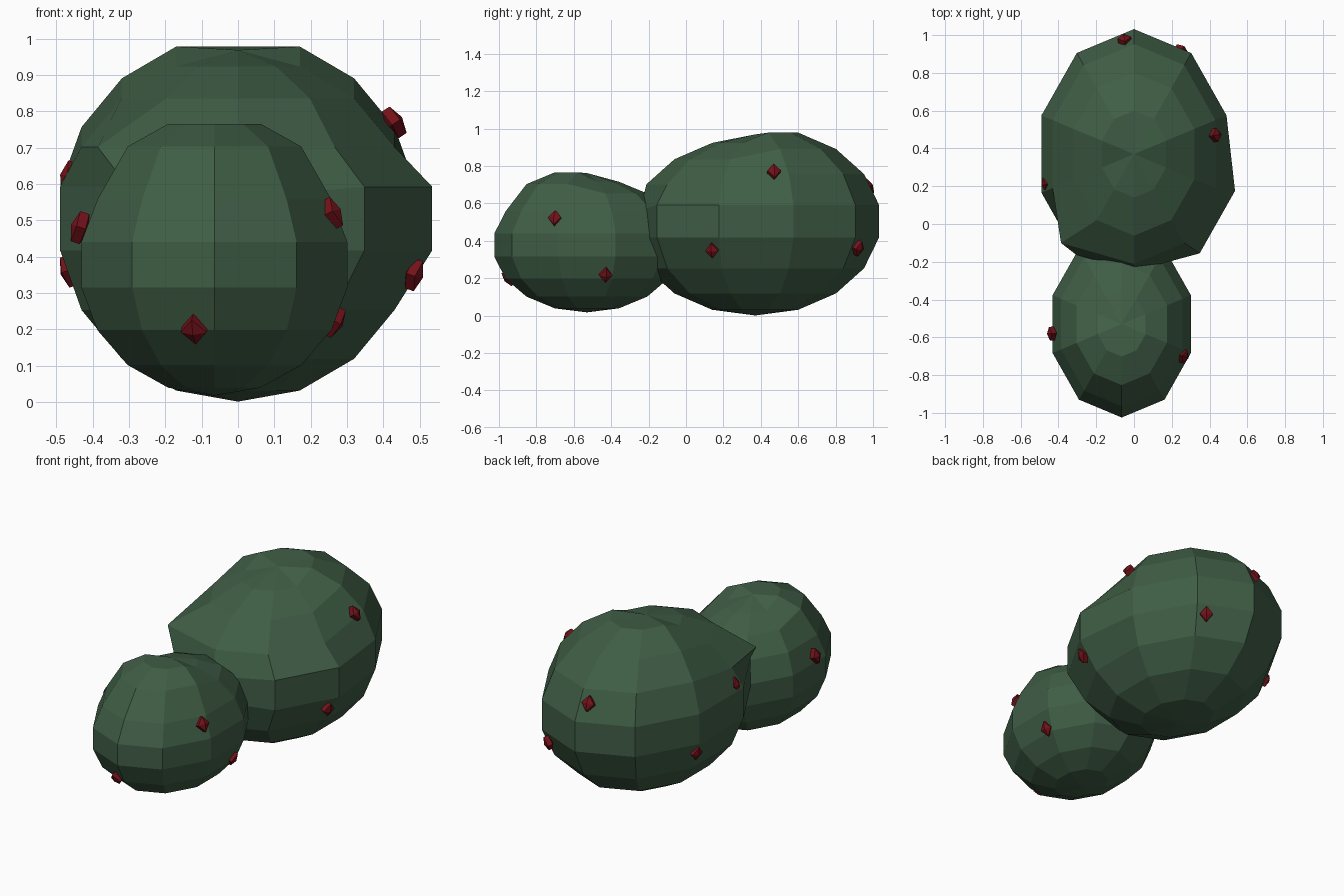
import bpy, bmesh
from math import radians
from mathutils import Vector, Matrix

if "Cube" in bpy.data.objects:
    bpy.data.objects.remove(bpy.data.objects["Cube"])


def material(name, rgb):
    m = bpy.data.materials.new(name)
    m.diffuse_color = (*rgb, 1)
    m.use_nodes = True
    m.node_tree.nodes["Principled BSDF"].inputs["Base Color"].default_value = m.diffuse_color
    return m


green = material("dark_green", (0.05, 0.11, 0.06))
red = material("dark_red", (0.17, 0.006, 0.01))


def add(name, bm, mat):
    me = bpy.data.meshes.new(name)
    bm.to_mesh(me)
    bm.free()
    me.materials.append(mat)
    ob = bpy.data.objects.new(name, me)
    bpy.context.collection.objects.link(ob)
    return ob


def ellipsoid(centre, radii, shape):
    """10 x 9 sphere; shape(unit position) gives an offset for each vertex."""
    bm = bmesh.new()
    bmesh.ops.create_uvsphere(bm, u_segments=10, v_segments=9, radius=1)
    for v in bm.verts:
        u = v.co.copy()
        v.co = Vector(centre) + Vector(a * b for a, b in zip(u, radii)) + Vector(shape(u))
    return bm


BODY = ((0, 0.37, 0.505), (0.523, 0.672, 0.504))
HEAD = ((-0.065, -0.53, 0.3775), (0.391, 0.502, 0.36))


# Large lobe: front of the top sinks, and the front pinches where the lobes meet
def body_shape(u):
    x = y = z = 0
    if u.z > 0.4:
        z = -0.055 if u.y < -0.1 else (-0.02 if u.y < 0.1 else 0)
    if u.z > 0.99:
        z = -0.04
    if abs(u.z) < 0.3 and u.y < -0.3:
        if u.y < -0.8:
            x, y = (-0.11, 0.07) if u.x < 0 else (0.01, 0.045)
            z = -0.03 if u.z > 0 else 0
        elif u.x > 0:
            x, y = 0.045, 0.01
    if 0.4 < u.z < 0.6 and u.y < -0.7 and u.x < 0:
        x = -0.12
    return x, y, z


# Small lobe: front of the top rises
def head_shape(u):
    if u.z < 0.7:
        return 0, 0, 0
    return 0, 0, 0.05 if u.y < -0.1 else (0.025 if u.y < 0.1 else 0)


add("large_lobe", ellipsoid(*BODY, body_shape), green)
add("small_lobe", ellipsoid(*HEAD, head_shape), green)

# Red studs: four-sided gems seated along the surface normal
studs = {
    BODY: [(0.43, 0.47, 0.77), (0.485, 0.14, 0.35), (0.25, 0.92, 0.36),
           (-0.05, 0.975, 0.69), (-0.465, 0.21, 0.62), (-0.465, 0.57, 0.36)],
    HEAD: [(0.26, -0.70, 0.52), (0.265, -0.43, 0.22), (-0.12, -0.95, 0.20),
           (-0.435, -0.58, 0.48)],
}
for (centre, radii), points in studs.items():
    for p in points:
        n = Vector((a - c) / r ** 2 for a, c, r in zip(p, centre, radii)).normalized()
        side = Vector((0, 0, 1)).cross(n).normalized()
        frame = Matrix((side, n.cross(side), n)).transposed().to_4x4()
        bm = bmesh.new()
        bmesh.ops.create_uvsphere(bm, u_segments=4, v_segments=3, radius=1)
        # vertices point up and sideways, poles point outwards
        bmesh.ops.transform(bm, verts=bm.verts, matrix=Matrix.Translation(p) @ frame
                            @ Matrix.Diagonal((0.042, 0.05, 0.026, 1)))
        add("stud", bm, red)
